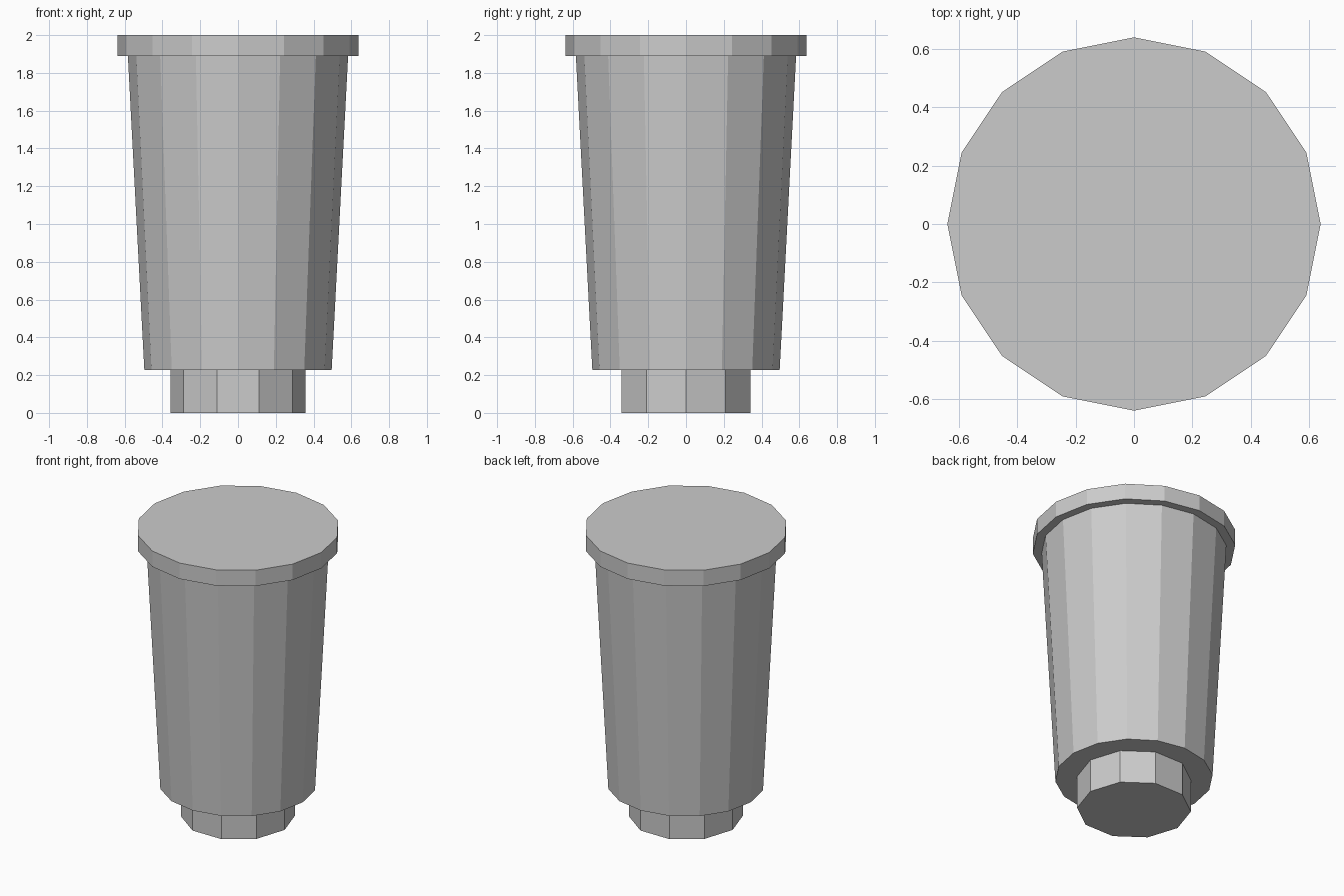
import bpy
from math import pi

if "Cube" in bpy.data.objects:
    bpy.data.objects.remove(bpy.data.objects["Cube"])


def tapered_part(name, sides, r_bottom, r_top, z0, z1):
    # Rotated so that a corner lies on the x axis
    bpy.ops.mesh.primitive_cone_add(
        vertices=sides, radius1=r_bottom, radius2=r_top, depth=z1 - z0,
        location=(0, 0, (z0 + z1) / 2), rotation=(0, 0, pi / 2))
    part = bpy.context.object
    part.name = name
    return part


# Ten-sided foot
tapered_part("foot", 10, 0.358, 0.358, 0.0, 0.228)
# Sixteen-sided body widening upwards
tapered_part("body", 16, 0.496, 0.583, 0.228, 1.89)
# Overhanging lid
tapered_part("lid", 16, 0.639, 0.639, 1.89, 2.0)
